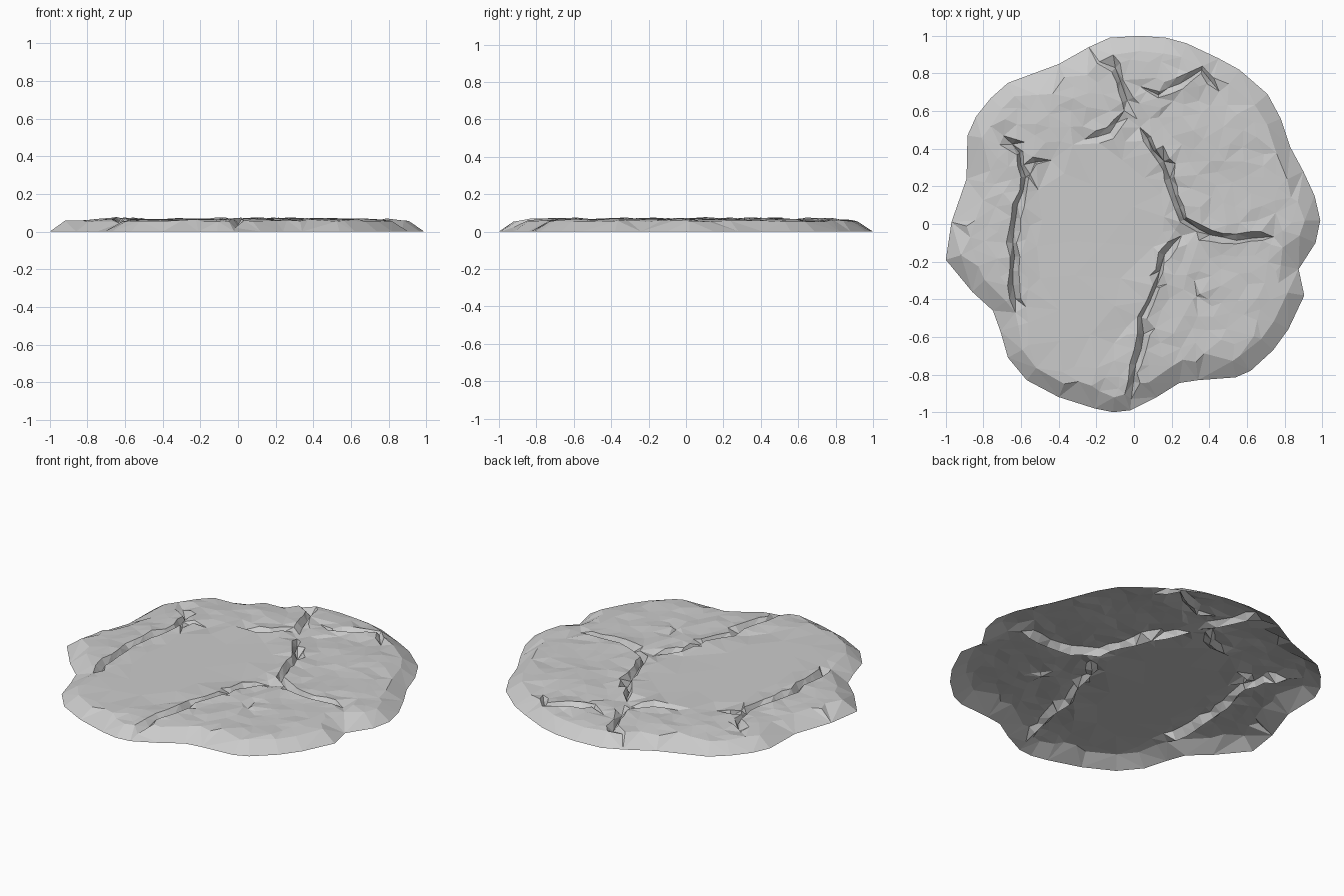
import bpy, random
from mathutils import Vector, noise
from mathutils.geometry import delaunay_2d_cdt, intersect_point_line

if "Cube" in bpy.data.objects:
    bpy.data.objects.remove(bpy.data.objects["Cube"])

random.seed(4)
# Ground outline of the slab, clockwise from the back
RIM = [Vector(p) for p in [
    (0.03, 1.0), (0.17, .99), (.28, .96), (.45, .88), (.56, .82), (.71, .69), (.78, .56), (.83, .41),
    (.90, .28), (.96, .15), (.99, .02), (.965, -.10), (.875, -.24), (.905, -.38), (.82, -.56),
    (.74, -.67), (.62, -.78), (.54, -.815), (.34, -.83), (.24, -.845), (.12, -.92), (-.02, -.99),
    (-.11, -1.0), (-.21, -.98), (-.40, -.92), (-.57, -.83), (-.67, -.71), (-.71, -.57), (-.75, -.46),
    (-.86, -.36), (-1.0, -.19), (-.97, .01), (-.89, .24), (-.885, .47), (-.84, .57), (-.76, .67),
    (-.67, .75), (-.40, .85), (-.24, .94), (-.13, .99)]]
# Crack centre lines: (depth, half width, points)
CRACKS = [
    (.045, .025, [(-.70, .46), (-.60, .38), (-.58, .25), (-.62, .10), (-.65, -.1), (-.64, -.25), (-.62, -.47)]),
    (.025, .02, [(-.56, .27), (-.52, .32), (-.44, .33)]),
    (.045, .025, [(.04, .52), (.15, .33), (.22, .15), (.27, .03), (.34, -.03), (.47, -.08), (.62, -.08), (.74, -.06)]),
    (.04, .025, [(.25, -.06), (.17, -.17), (.11, -.33), (.05, -.5), (.02, -.75), (-.01, -.93)]),
    (.035, .025, [(.02, .56), (-.03, .66), (-.07, .76), (-.10, .83), (-.18, .87)]),
    (.03, .025, [(-.04, .57), (-.13, .49), (-.26, .45)]),
    (.025, .025, [(.04, .74), (.13, .68), (.24, .75), (.36, .82), (.46, .71)]),
    (.02, .02, [(.14, .56), (.20, .66)]),
    (.02, .02, [(-.10, -.64), (-.03, -.55)]),
    (.015, .02, [(.33, -.30), (.34, -.38), (.42, -.43)]),
]


def seg_dist(p, a, b):
    q, t = intersect_point_line(p, a, b)
    t = max(0, min(1, t))
    return (p - a.lerp(b, t)).length


def rim_dist(p):
    return min(seg_dist(p, RIM[i - 1], RIM[i]) for i in range(len(RIM)))


def inside(p):
    hit = False
    for i in range(len(RIM)):
        a, b = RIM[i - 1], RIM[i]
        if (a.y > p.y) != (b.y > p.y) and p.x < (b.x - a.x) * (p.y - a.y) / (b.y - a.y) + a.x:
            hit = not hit
    return hit


def on_plate(p):
    # the large smooth plate left of centre
    return -.55 < p.x < .12 - .15 * max(0, -p.y) and -.75 < p.y < .42


def surface(p):
    # bevelled edge rising to a gently uneven top
    d = rim_dist(p)
    z = .057 * d / .09 if d < .09 else .057 + .008 * min(1, (d - .09) / .12)
    amp = .001 if on_plate(p) else .007
    return z + amp * noise.noise(Vector((p.x * 7, p.y * 7, 2))) * min(1, d / .09)


pts, zs, edges = [], [], []


def add(p, z):
    pts.append(p)
    zs.append(z)
    return len(pts) - 1


# Ground edge and the shoulder above it
for p in RIM:
    add(p, 0)
n = len(RIM)
for i in range(n):
    t = (RIM[(i + 1) % n] - RIM[i - 1]).normalized()
    p = RIM[i] + Vector((t.y, -t.x)) * random.uniform(.075, .10)
    if inside(p):
        add(p, random.uniform(.052, .06))

# Cracks: a low jagged floor with raised lips either side
for depth, width, line in CRACKS:
    line = [Vector(p) for p in line]
    path = []
    for a, b in zip(line, line[1:]):
        steps = max(1, round((b - a).length / .08))
        path += [a.lerp(b, k / steps) for k in range(steps)]
    path.append(line[-1])
    prev = None
    for i, p in enumerate(path):
        t = (path[min(i + 1, len(path) - 1)] - path[max(i - 1, 0)]).normalized()
        side = Vector((t.y, -t.x))
        tip = i in (0, len(path) - 1)
        p = p + side * random.uniform(-.012, .012)
        cur = add(p, max(.012, surface(p) - depth * (.35 if tip else random.uniform(.6, 1))))
        if prev is not None:
            edges.append((prev, cur))
        prev = cur
        if not tip:
            for s in (-1, 1):
                q = p + side * s * width * random.uniform(.6, 1.5)
                if inside(q) and rim_dist(q) > .03:
                    add(q, min(.08, surface(q) + random.uniform(0, .01)))

# Scattered facets, sparse on the smooth plate and dense elsewhere
fixed = list(pts)
scatter = []
for k in range(4500):
    p = Vector((random.uniform(-1, 1), random.uniform(-1, 1)))
    gap = .14 if on_plate(p) else .06
    if inside(p) and rim_dist(p) > .11 and all((p - q).length > gap for q in scatter) \
            and all((p - q).length > .04 for q in fixed):
        scatter.append(p)
        bump = 0 if on_plate(p) else random.uniform(-.004, .005)
        add(p, surface(p) + bump)

# Triangulate into one open-bottomed shell
loop = list(range(n))[::-1]
vs, _, fs, orig, _, _ = delaunay_2d_cdt(pts, edges, [loop], 1, 1e-5)
verts = [(v.x, v.y, zs[o[0]] if o else max(.015, surface(v) - .03)) for v, o in zip(vs, orig)]
mesh = bpy.data.meshes.new("cracked_rock_slab")
mesh.from_pydata(verts, [], [f if len(f) == 3 else list(f) for f in fs])
mesh.update()
if sum(p.normal.z for p in mesh.polygons) < 0:
    mesh.flip_normals()
slab = bpy.data.objects.new("cracked_rock_slab", mesh)
bpy.context.collection.objects.link(slab)
